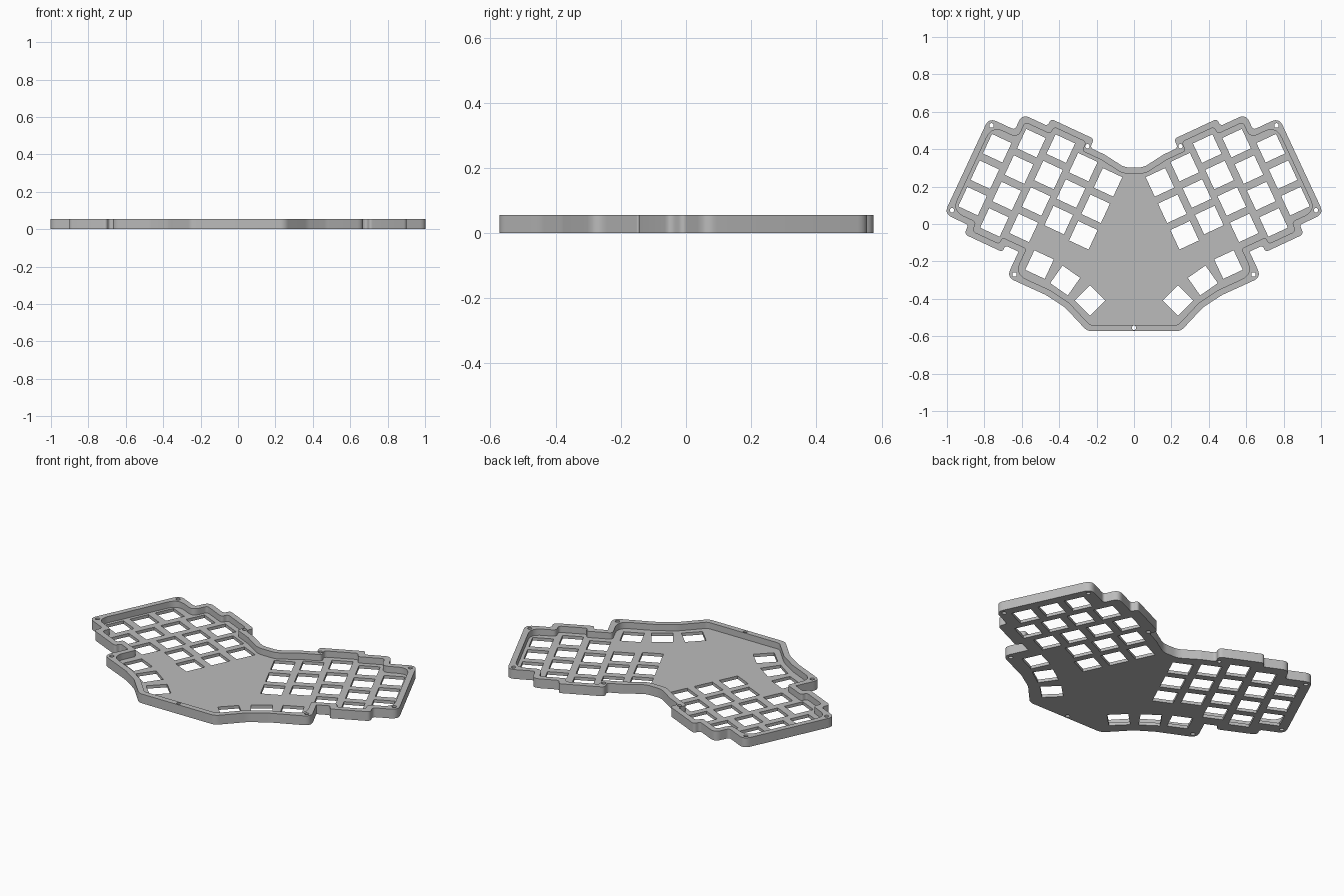
import bpy, bmesh, math
from mathutils import Vector

if "Cube" in bpy.data.objects:
    bpy.data.objects.remove(bpy.data.objects["Cube"])

TILT = math.radians(25)      # splay of each key field
HEIGHT, FLOOR, WALL = 0.055, 0.018, 0.033
PITCH, KEY = 0.156, 0.0575   # key spacing, half width of a key opening


def turn(p, angle, origin=(0, 0)):
    c, s = math.cos(angle), math.sin(angle)
    return Vector((origin[0] + p[0] * c - p[1] * s, origin[1] + p[0] * s + p[1] * c))


def mirrored(points):
    return [Vector((-p[0], p[1])) for p in reversed(points)]


def inset(points, dist):
    """Move a clockwise outline inward by a constant distance."""
    out = []
    for i, p in enumerate(points):
        d0 = (p - points[i - 1]).normalized()
        d1 = (points[(i + 1) % len(points)] - p).normalized()
        n0, n1 = Vector((d0.y, -d0.x)), Vector((d1.y, -d1.x))
        out.append(p + (n0 + n1) * dist / (1 + n0.dot(n1)))
    return out


def rounded(points, radii, steps=7):
    """Replace each corner with a smooth arc."""
    out = []
    for i, p in enumerate(points):
        a, b = points[i - 1] - p, points[(i + 1) % len(points)] - p
        bend = math.pi - a.angle(b)
        t = min(radii[i] * math.tan(bend / 2), 0.46 * a.length, 0.46 * b.length)
        start, end = p + a.normalized() * t, p + b.normalized() * t
        for k in range(steps + 1):
            f = k / steps
            out.append(start.lerp(p, f).lerp(p.lerp(end, f), f))
    return out


def circle(center, radius, n=20):
    return [turn((radius, 0), math.tau * k / n, center) for k in range(n)]


def slab(name, loops, z0, z1, material):
    """Extrude filled loops, inner loops becoming openings."""
    curve = bpy.data.curves.new(name + "_profile", "CURVE")
    curve.dimensions, curve.fill_mode = "2D", "BOTH"
    curve.extrude = (z1 - z0) / 2
    for loop in loops:
        spline = curve.splines.new("POLY")
        spline.points.add(len(loop) - 1)
        for point, p in zip(spline.points, loop):
            point.co = (p[0], p[1], 0, 1)
        spline.use_cyclic_u = True
    helper = bpy.data.objects.new(name + "_profile", curve)
    bpy.context.collection.objects.link(helper)
    bpy.context.view_layer.update()
    deps = bpy.context.evaluated_depsgraph_get()
    mesh = bpy.data.meshes.new_from_object(helper.evaluated_get(deps))
    bpy.data.objects.remove(helper)
    bm = bmesh.new()
    bm.from_mesh(mesh)
    bmesh.ops.remove_doubles(bm, verts=bm.verts, dist=0.0001)
    bmesh.ops.translate(bm, verts=bm.verts, vec=(0, 0, (z0 + z1) / 2))
    bmesh.ops.recalc_face_normals(bm, faces=bm.faces)
    bm.to_mesh(mesh)
    bm.free()
    mesh.materials.clear()
    mesh.materials.append(material)
    obj = bpy.data.objects.new(name, mesh)
    bpy.context.collection.objects.link(obj)
    bpy.ops.object.select_all(action="DESELECT")
    obj.select_set(True)
    bpy.context.view_layer.objects.active = obj
    bpy.ops.object.shade_smooth_by_angle(angle=math.radians(30))
    return obj


grey = bpy.data.materials.new("plain_grey")
grey.use_nodes = True
grey.diffuse_color = (0.5, 0.5, 0.5, 1)
grey.node_tree.nodes["Principled BSDF"].inputs["Base Color"].default_value = (0.5, 0.5, 0.5, 1)

# Case outline, left half, clockwise: (x, y, outer radius, inner radius)
R, S, BOSS = 0.045, 0.02, 0.07
centre_back = [(0.05, 0.302, 0.1, 0.1)]
# Stepped edge around the key columns, in the tilted frame
key_edge = [
    (0.30, 0.27, 0.06, 0.06), (0.385, 0.27, S, S), (0.385, 0.322, R, S),
    (0.64, 0.322, R, S), (0.64, 0.28, S, S), (0.79, 0.28, R, S),
    (0.79, 0.187, S, R), (0.943, 0.187, R, BOSS), (0.943, -0.379, R, BOSS),
    (0.80, -0.379, S, R), (0.80, -0.433, R, S), (0.575, -0.433, R, S),
    (0.575, -0.395, S, S), (0.497, -0.395, 0.004, S), (0.497, -0.545, R, BOSS),
]
thumb_edge = [(0.47, -0.38, 0.15, 0.15), (0.37, -0.445, 0.15, 0.15), (0.25, -0.573, 0.06, 0.04)]

half = [Vector(p[:2]) for p in centre_back]
half += [turn(p, TILT) for p in key_edge]
half += [Vector(p[:2]) for p in thumb_edge]
specs = centre_back + key_edge + thumb_edge
corners = half + mirrored(half)
outer_r = [s[2] for s in specs]
inner_r = [s[3] for s in specs]
outer = rounded(corners, outer_r + outer_r[::-1])
inner = rounded(inset(corners, WALL), inner_r + inner_r[::-1])

# Key openings: staggered columns (offset, top, count), then the thumb fan
columns = [(0.22, 0.143, 3), (0.374, 0.161, 3), (0.525, 0.2, 4), (0.68, 0.16, 4), (0.834, 0.058, 3)]
keys = [(turn((a, top - row * PITCH), TILT), 25)
        for a, top, count in columns for row in range(count)]
keys += [((0.505, -0.217), 25), ((0.368, -0.302), 35), ((0.235, -0.409), 45)]
square = [(-KEY, -KEY), (-KEY, KEY), (KEY, KEY), (KEY, -KEY)]
openings = []
for center, degrees in keys:
    hole = [turn(p, math.radians(degrees), center) for p in square]
    openings += [hole, mirrored(hole)]

# Screw holes through the rim
screws = [(0, -0.555)]
for x, y in [(0.762, 0.527), (0.973, 0.074), (0.639, -0.27), (0.249, 0.416)]:
    screws += [(x, y), (-x, y)]

slab("key_plate", [inner] + openings, 0, FLOOR, grey)
slab("case_rim", [outer, inner] + [circle(c, 0.012) for c in screws], 0, HEIGHT, grey)
